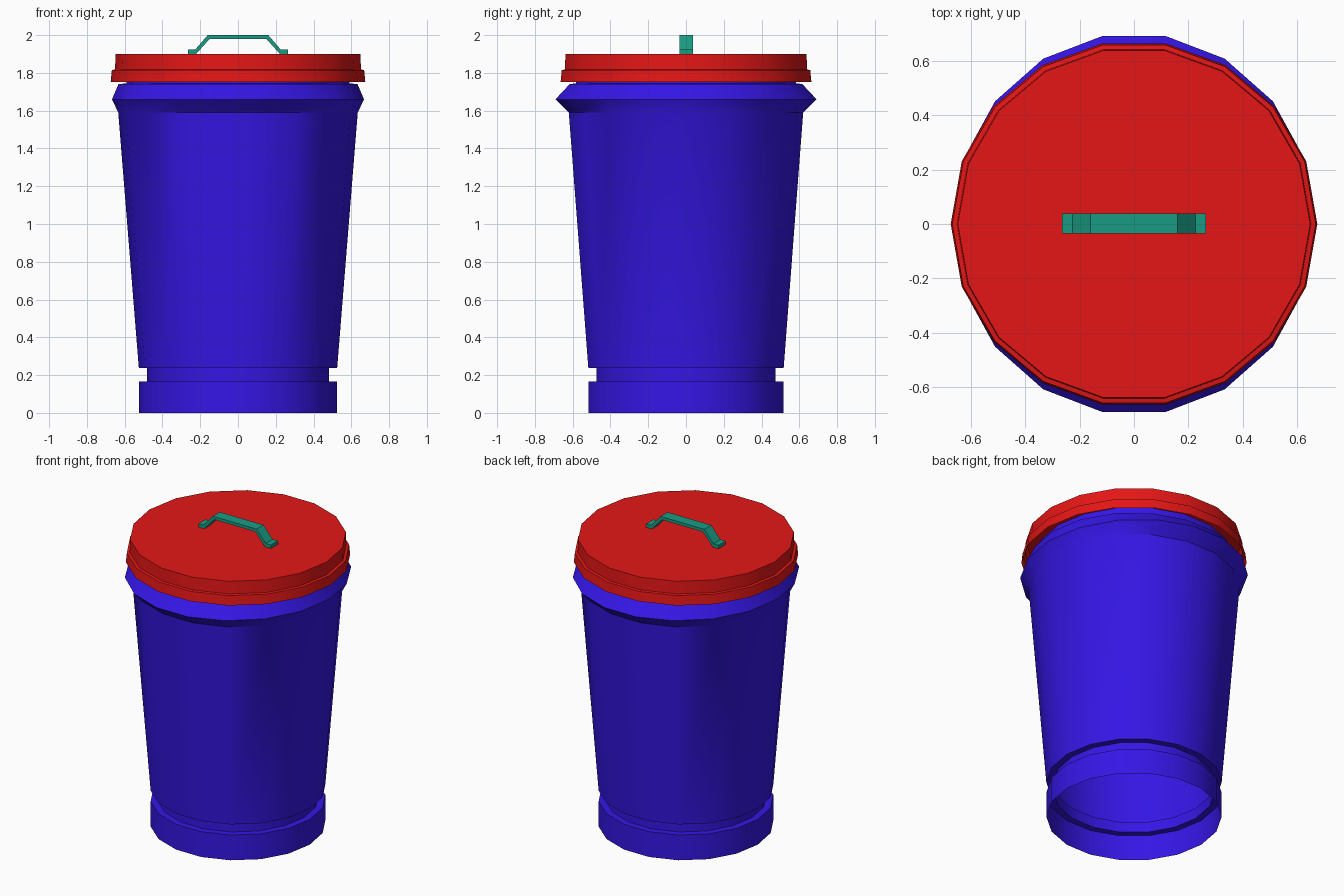
import bpy, bmesh, math

if "Cube" in bpy.data.objects:
    bpy.data.objects.remove(bpy.data.objects["Cube"])

SIDES = 18


def material(name, rgb):
    m = bpy.data.materials.new(name)
    m.diffuse_color = (*rgb, 1)
    m.use_nodes = True
    m.node_tree.nodes["Principled BSDF"].inputs["Base Color"].default_value = m.diffuse_color
    return m


def finish(bm, name, mat, angle=30):
    bmesh.ops.recalc_face_normals(bm, faces=bm.faces)
    me = bpy.data.meshes.new(name)
    bm.to_mesh(me)
    bm.free()
    ob = bpy.data.objects.new(name, me)
    bpy.context.collection.objects.link(ob)
    me.materials.append(mat)
    bpy.ops.object.select_all(action='DESELECT')
    ob.select_set(True)
    bpy.context.view_layer.objects.active = ob
    bpy.ops.object.shade_smooth_by_angle(angle=math.radians(angle))
    return ob


def lathe(name, profile, mat, cap_top=False):
    """Turn (x radius, y radius, z) rings into a shell, open at the bottom."""
    bm = bmesh.new()
    rings = []
    for rx, ry, z in profile:
        rings.append([bm.verts.new((rx * math.cos(2 * math.pi * i / SIDES),
                                    ry * math.sin(2 * math.pi * i / SIDES), z))
                      for i in range(SIDES)])
    for a, b in zip(rings, rings[1:]):
        for i in range(SIDES):
            j = (i + 1) % SIDES
            bm.faces.new((a[i], a[j], b[j], b[i]))
    if cap_top:
        bm.faces.new(rings[-1])
    return finish(bm, name, mat)


blue = material("blue", (0.035, 0.008, 0.78))
red = material("red", (0.78, 0.008, 0.008))
green = material("green", (0.01, 0.33, 0.23))

# Bin body: base skirt, groove, tapered wall, flared rim, neck under the lid
lathe("bin_body", [
    (0.525, 0.525, 0.0), (0.525, 0.525, 0.167),
    (0.482, 0.482, 0.167), (0.482, 0.482, 0.237),
    (0.525, 0.525, 0.237), (0.634, 0.63, 1.59),
    (0.667, 0.702, 1.66), (0.633, 0.626, 1.74),
    (0.59, 0.59, 1.745), (0.59, 0.59, 1.80)], blue)

# Lid: stepped shell with a flat top
lathe("lid", [
    (r, r, z) for r, z in
    [(0.674, 1.752), (0.668, 1.815), (0.651, 1.818), (0.648, 1.90)]],
    red, cap_top=True)

# Lid handle: mirrored strap profile extruded across y
half_outer = [(0.265, 1.90), (0.265, 1.923), (0.227, 1.923), (0.16, 2.0)]
half_inner = [(0.15, 1.98), (0.222, 1.90)]
half = half_outer, half_inner
outer, inner = half
loop = (outer + [(-x, z) for x, z in reversed(outer)]
        + [(-x, z) for x, z in reversed(inner)] + inner)
bm = bmesh.new()
face = bm.faces.new([bm.verts.new((x, -0.035, z)) for x, z in loop])
ext = bmesh.ops.extrude_face_region(bm, geom=[face])
bmesh.ops.translate(bm, vec=(0, 0.073, 0),
                    verts=[g for g in ext["geom"] if isinstance(g, bmesh.types.BMVert)])
finish(bm, "lid_handle", green)
